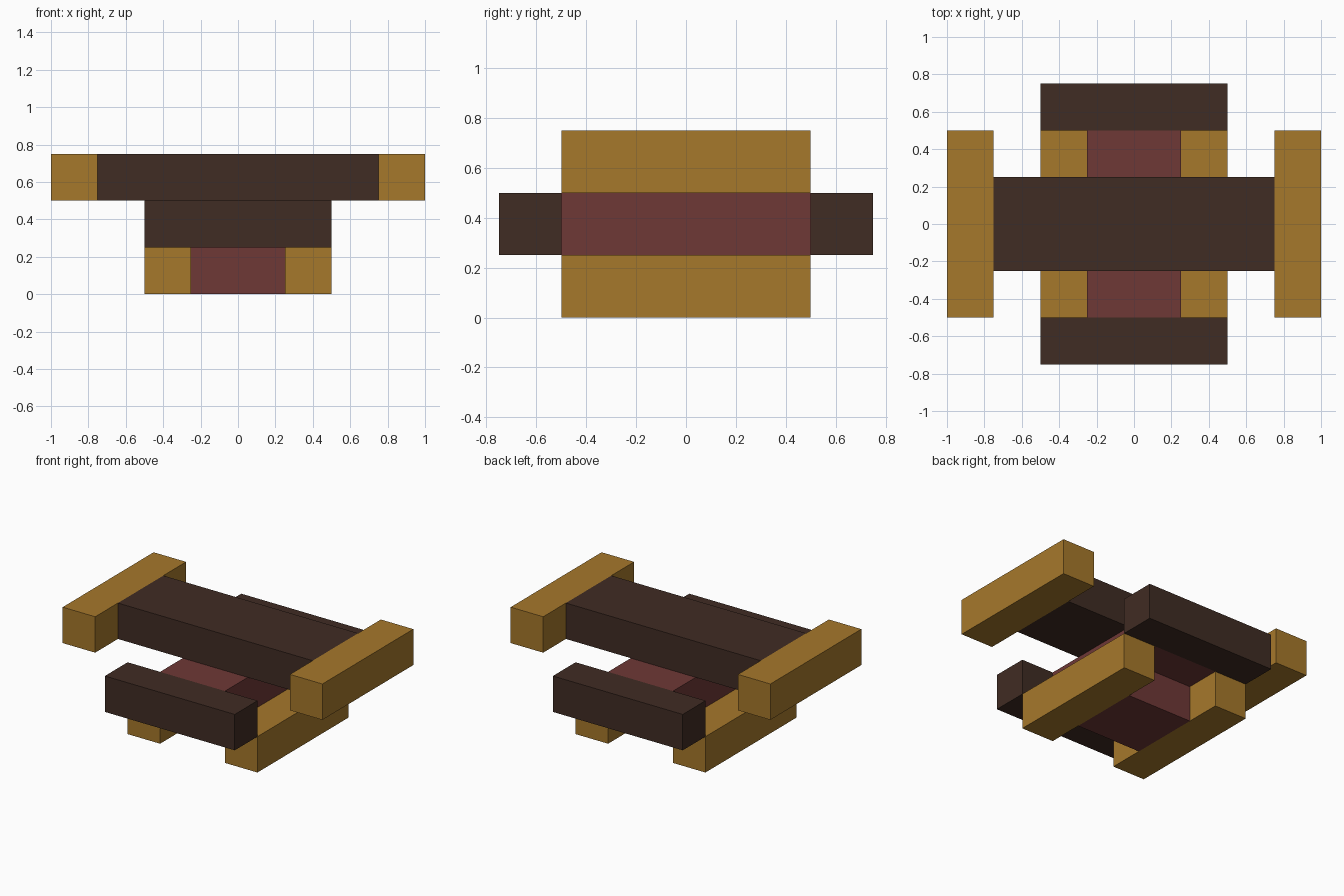
import bpy
import bmesh
from mathutils import Vector

cube = bpy.data.objects.get("Cube")
if cube:
    bpy.data.objects.remove(cube, do_unlink=True)


def material(name, rgb):
    mat = bpy.data.materials.new(name)
    mat.use_nodes = True
    colour = (*rgb, 1.0)
    mat.diffuse_color = colour
    mat.node_tree.nodes["Principled BSDF"].inputs["Base Color"].default_value = colour
    return mat


ochre = material("ochre", (0.381, 0.188, 0.024))
brown = material("dark brown", (0.051, 0.025, 0.017))
red = material("brick red", (0.156, 0.040, 0.037))

U = 0.25  # one block unit


def block(name, low, high, mat):
    """Flat-faced box between two corners given in block units."""
    low, high = Vector(low) * U, Vector(high) * U
    bm = bmesh.new()
    bmesh.ops.create_cube(bm, size=1)
    bmesh.ops.scale(bm, vec=high - low, verts=bm.verts)
    bmesh.ops.translate(bm, vec=(low + high) / 2, verts=bm.verts)
    mesh = bpy.data.meshes.new(name)
    bm.to_mesh(mesh)
    bm.free()
    mesh.materials.append(mat)
    obj = bpy.data.objects.new(name, mesh)
    bpy.context.collection.objects.link(obj)


# Central core: short lower block, longer middle block, wide top beam
block("lower_core", (-1, -1, 0), (1, 1, 1), red)
block("middle_core", (-1, -2, 1), (1, 2, 2), red)
block("top_beam", (-3, -1, 2), (3, 1, 3), brown)

# Bars running front to back, one pair low and one pair high
for side, x_low, x_top in (("left", 1, 3), ("right", -2, -4)):
    block(f"{side}_lower_bar", (x_low, -2, 0), (x_low + 1, 2, 1), ochre)
    block(f"{side}_upper_bar", (x_top, -2, 2), (x_top + 1, 2, 3), ochre)

# Crossbars at the front and back
for end, y in (("front", -3), ("back", 2)):
    block(f"{end}_crossbar", (-2, y, 1), (2, y + 1, 2), brown)
